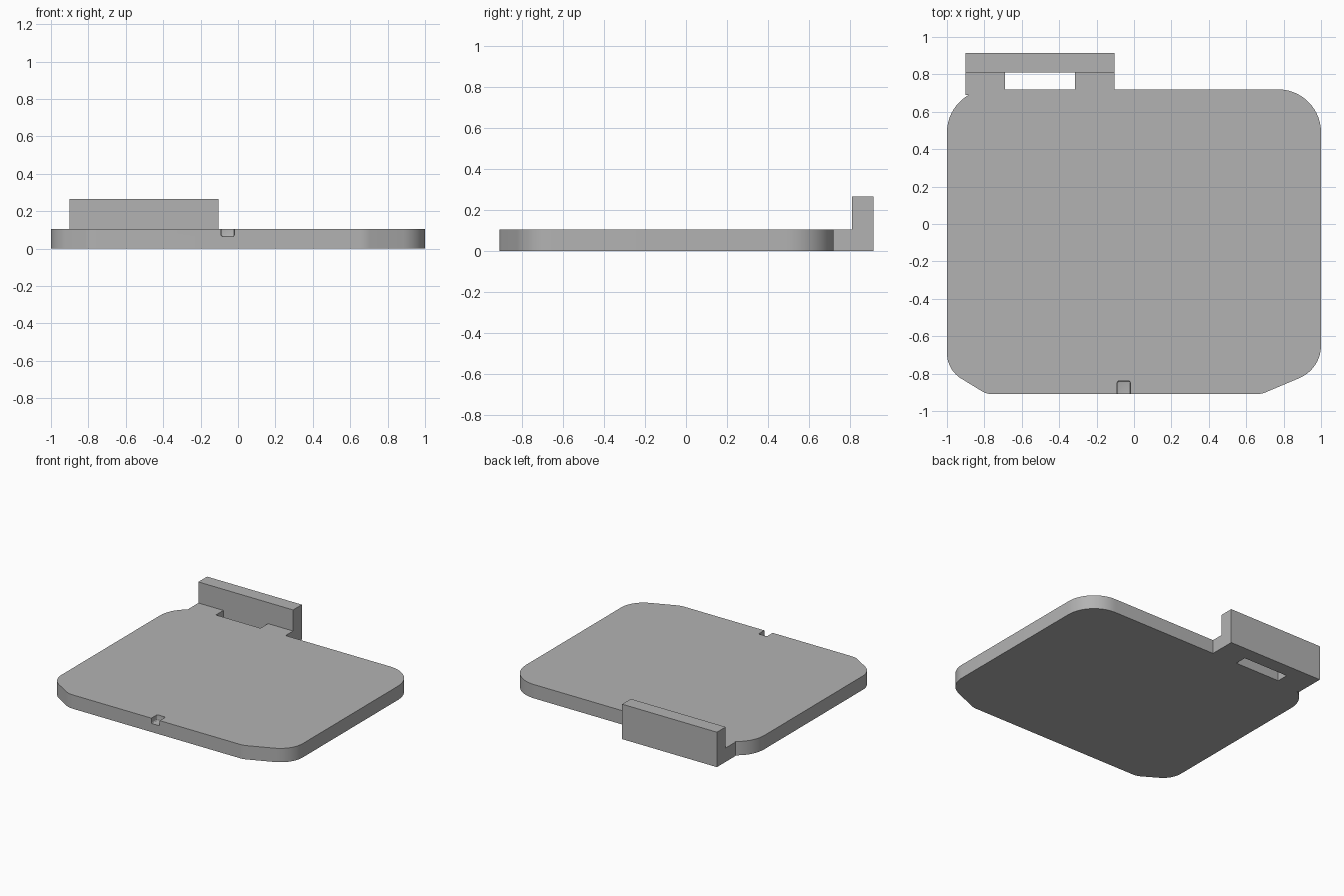
import bpy, bmesh, math
from mathutils import Vector

cube = bpy.data.objects.get("Cube")
if cube:
    bpy.data.objects.remove(cube, do_unlink=True)

# Single grey material
grey = bpy.data.materials.new("plain grey")
grey.use_nodes = True
colour = (0.45, 0.45, 0.45, 1)
grey.diffuse_color = colour
grey.node_tree.nodes["Principled BSDF"].inputs["Base Color"].default_value = colour


def finish(name, bm):
    bmesh.ops.recalc_face_normals(bm, faces=bm.faces)
    mesh = bpy.data.meshes.new(name)
    bm.to_mesh(mesh)
    bm.free()
    mesh.materials.append(grey)
    obj = bpy.data.objects.new(name, mesh)
    bpy.context.collection.objects.link(obj)
    return obj


def prism(name, points, axis, start, depth):
    """Extrude a flat outline along an axis; points use the other two axes."""
    bm = bmesh.new()
    verts = []
    for a, b in points:
        co = (a, b, start) if axis == "z" else (start, a, b)
        verts.append(bm.verts.new(co))
    face = bm.faces.new(verts)
    offset = Vector((0, 0, depth)) if axis == "z" else Vector((depth, 0, 0))
    made = bmesh.ops.extrude_face_region(bm, geom=[face])["geom"]
    bmesh.ops.translate(bm, vec=offset, verts=[g for g in made if isinstance(g, bmesh.types.BMVert)])
    return finish(name, bm)


def box_points(x0, x1, y0, y1):
    return [(x0, y0), (x1, y0), (x1, y1), (x0, y1)]


def rounded(corners, steps=14):
    """Replace each (x, y, radius) corner with a tangent arc."""
    out = []
    for i, (x, y, r) in enumerate(corners):
        p = Vector((x, y))
        before = (Vector(corners[i - 1][:2]) - p).normalized()
        after = (Vector(corners[(i + 1) % len(corners)][:2]) - p).normalized()
        half = before.angle(after) / 2
        centre = p + (before + after).normalized() * (r / math.sin(half))
        t = r / math.tan(half)
        first, last = p + before * t - centre, p + after * t - centre
        sweep = first.angle_signed(last)
        a0 = math.atan2(first.y, first.x)
        for s in range(steps + 1):
            a = a0 - sweep * s / steps
            out.append((centre.x + r * math.cos(a), centre.y + r * math.sin(a)))
    return out


def combine(target, other, operation):
    mod = target.modifiers.new(operation.lower(), "BOOLEAN")
    mod.operation, mod.solver, mod.object = operation, "EXACT", other
    bpy.context.view_layer.objects.active = target
    bpy.ops.object.modifier_apply(modifier=mod.name)
    bpy.data.objects.remove(other, do_unlink=True)


THICK = 0.105

# Rounded plate with unequal front chamfers
plate = prism("base_plate", rounded([
    (-1, -0.78, 0.16), (-0.787, -0.91, 0.12), (0.68, -0.91, 0.14),
    (1, -0.775, 0.19), (1, 0.72, 0.23), (-1, 0.72, 0.23)]), "z", 0, THICK)

# Upright rear wall and the two arms that carry it
wall = prism("rear_wall", box_points(0.81, 0.915, 0, 0.265), "x", -0.9, 0.795)
combine(plate, wall, "UNION")
for x0 in (-0.9, -0.315):
    arm = prism("arm", box_points(x0, x0 + 0.21, 0.69, 0.85), "z", 0, THICK)
    combine(plate, arm, "UNION")

# Small notch in the front edge
notch = prism("notch_cutter", box_points(-0.09, -0.02, -1, -0.84), "z", 0.065, 0.1)
notch.hide_render = True
bev = notch.modifiers.new("soft_corners", "BEVEL")
bev.width, bev.segments = 0.008, 3
combine(plate, notch, "DIFFERENCE")

bpy.ops.object.select_all(action="DESELECT")
plate.select_set(True)
bpy.context.view_layer.objects.active = plate
bpy.ops.object.shade_smooth_by_angle(angle=math.radians(25))
